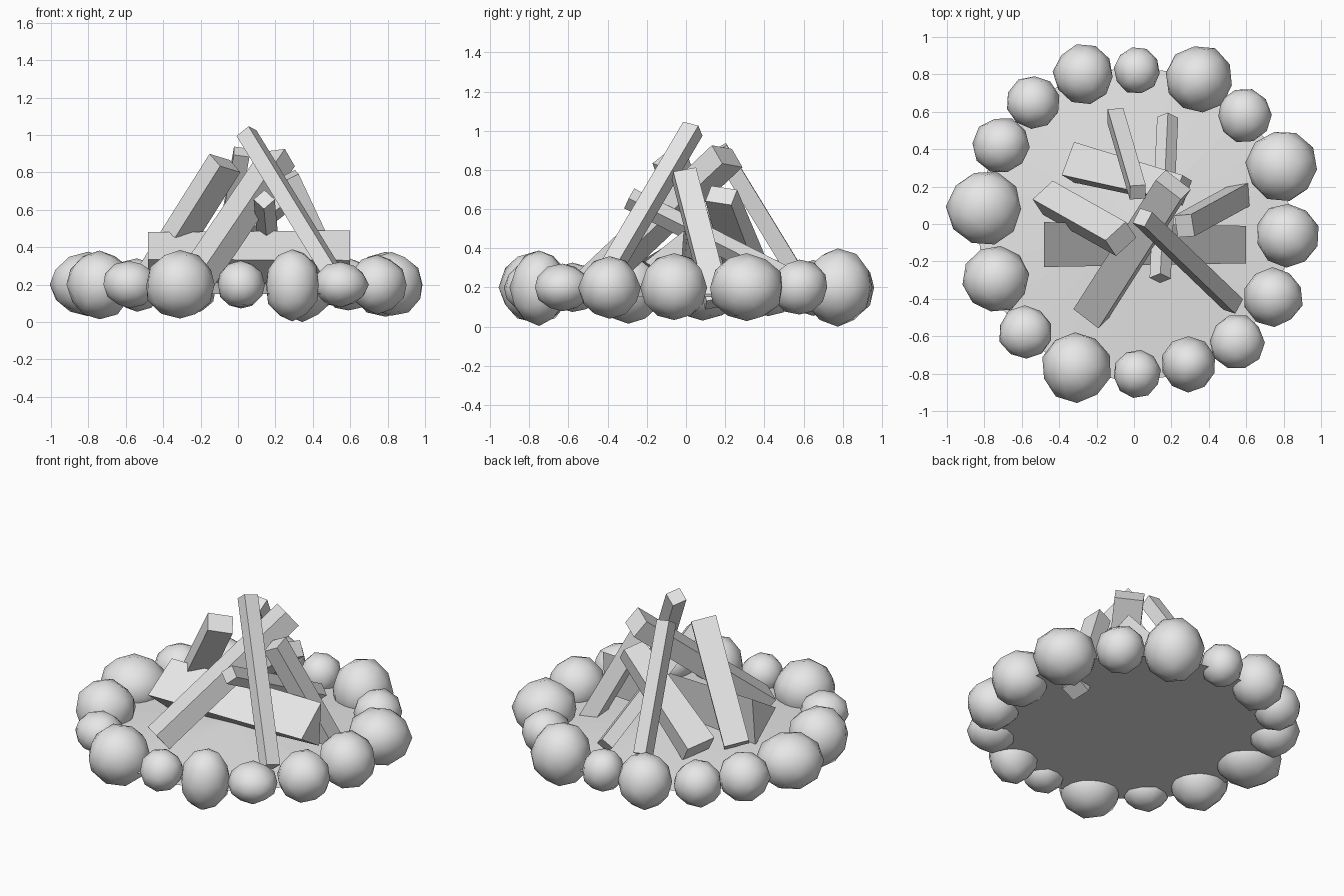
import bpy, bmesh, math, random
from mathutils import Vector

if "Cube" in bpy.data.objects:
    bpy.data.objects.remove(bpy.data.objects["Cube"])

random.seed(4)
gray = bpy.data.materials.new("plain_gray")
gray.diffuse_color = (0.8, 0.8, 0.8, 1)
gray.use_nodes = True
gray.node_tree.nodes["Principled BSDF"].inputs["Base Color"].default_value = gray.diffuse_color


def make(name, bm, smooth=False):
    bmesh.ops.recalc_face_normals(bm, faces=bm.faces)
    me = bpy.data.meshes.new(name)
    bm.to_mesh(me)
    bm.free()
    me.materials.append(gray)
    for p in me.polygons:
        p.use_smooth = smooth
    ob = bpy.data.objects.new(name, me)
    bpy.context.collection.objects.link(ob)
    return ob


def prism(name, ring_a, ring_b):
    bm = bmesh.new()
    a = [bm.verts.new(p) for p in ring_a]
    b = [bm.verts.new(p) for p in ring_b]
    n = len(a)
    bm.faces.new(a)
    bm.faces.new(b[::-1])
    for i in range(n):
        bm.faces.new((a[i], b[i], b[(i + 1) % n], a[(i + 1) % n]))
    return make(name, bm)


def log(name, base, tip, w, h, roll=0, taper=1.0):
    """Squared log from base to tip; roll turns it about its length."""
    base, tip = Vector(base), Vector(tip)
    d = (tip - base).normalized()
    side = d.cross(Vector((0, 0, 1))).normalized()
    up = side.cross(d)
    c, s = math.cos(math.radians(roll)), math.sin(math.radians(roll))
    u, v = side * c + up * s, up * c - side * s
    corners = [(-1, -1), (1, -1), (1, 1), (-1, 1)]
    ring = lambda o, k: [o + (u * i * w + v * j * h) * k / 2 for i, j in corners]
    prism(name, ring(base, 1), ring(tip, taper))


# ring of stones: x, y, radius, half height
stones = [
    (-.27, .80, .16, .17), (.015, .82, .125, .13), (.345, .775, .18, .195),
    (.59, .58, .143, .14), (.79, .31, .19, .17), (.82, -.06, .17, .17),
    (.745, -.39, .157, .155), (.55, -.63, .145, .12), (.29, -.75, .147, .19),
    (.015, -.80, .127, .125), (-.31, -.765, .187, .18), (-.58, -.58, .143, .125),
    (-.74, -.295, .178, .18), (-.80, .085, .20, .17), (-.71, .42, .15, .15),
    (-.54, .65, .143, .14)]
for i, (x, y, r, hz) in enumerate(stones):
    bm = bmesh.new()
    bmesh.ops.create_icosphere(bm, subdivisions=2, radius=1)
    turn = random.uniform(0, 6.28)
    c, s = math.cos(turn), math.sin(turn)
    for v in bm.verts:
        p = v.co * random.uniform(.97, 1.04)
        v.co = (x + r * (p.x * c - p.y * s), y + r * (p.x * s + p.y * c), .2 + hz * p.z)
    make(f"stone_{i + 1}", bm, True)

# low mound of ash with a flat underside
bm = bmesh.new()
rim = [bm.verts.new((.84 * math.cos(k * math.pi / 12), .84 * math.sin(k * math.pi / 12), .15))
       for k in range(24)]
peak = bm.verts.new((0, 0, .22))
bm.faces.new(rim)
for k in range(24):
    bm.faces.new((rim[k], rim[(k + 1) % 24], peak))
make("ash_mound", bm, False)

# split log lying flat, three-sided
prism("lying_split_log",
      [(-.48, .01, .48), (-.48, -.23, .335), (-.48, -.02, .17)],
      [(.6, -.01, .49), (.6, -.21, .33), (.6, -.03, .22)])

# leaning logs
log("front_right_log", (.53, -.43, .22), (.045, .035, 1.01), .09, .085, -20)
log("left_log", (-.46, .14, .23), (-.07, -.08, .85), .15, .12, 22)
log("front_left_log", (-.23, -.48, .22), (.21, .21, .87), .17, .12, 8)
log("back_left_wide_log", (-.32, .33, .24), (.26, .18, .67), .19, .13, 10, .75)
log("back_log", (-.1, .58, .24), (.02, .17, .91), .085, .085, 15)
log("crossing_stick", (.18, .57, .22), (.14, -.29, .655), .08, .08, 45)
log("right_log", (.58, .16, .12), (.27, -.01, .78), .12, .10, 22)
